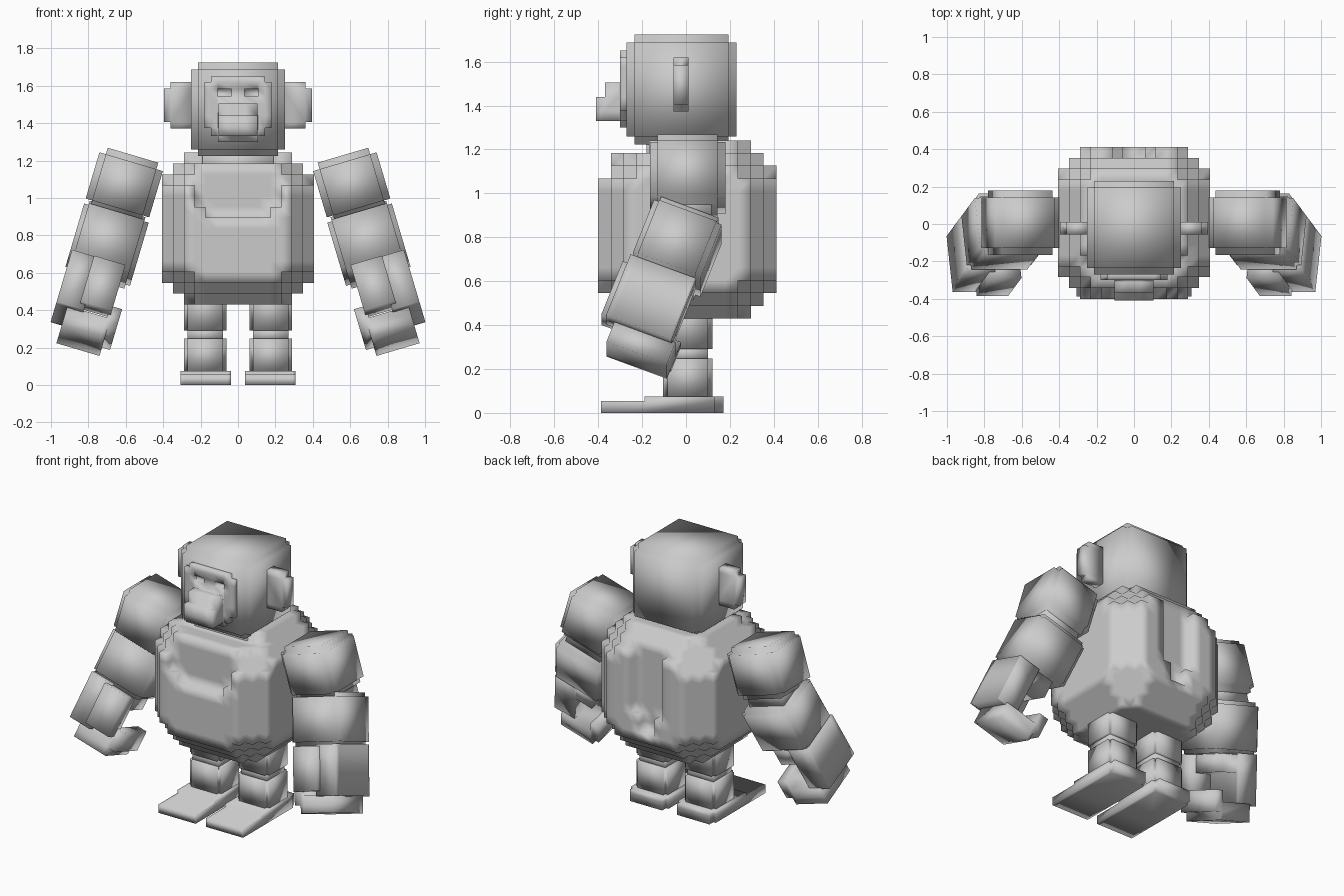
import bpy, bmesh, math
from mathutils import Matrix, Vector
from itertools import product

if "Cube" in bpy.data.objects:
    bpy.data.objects.remove(bpy.data.objects["Cube"])

grey = bpy.data.materials.new("plain_grey")
grey.diffuse_color = (0.6, 0.6, 0.6, 1)
grey.use_nodes = True
grey.node_tree.nodes["Principled BSDF"].inputs["Base Color"].default_value = grey.diffuse_color


def skin(name, axes, filled, matrix=Matrix(), mirror=False):
    """Outer skin of the filled cells of a rectangular grid, with flat areas merged."""
    n = [len(a) - 1 for a in axes]
    cells = set()
    for c in product(*map(range, n)):
        mid = [(axes[k][c[k]] + axes[k][c[k] + 1]) / 2 for k in range(3)]
        if filled(*mid):
            cells.add(c)
    bm = bmesh.new()
    verts = {}

    def vert(i):
        if i not in verts:
            verts[i] = bm.verts.new([axes[k][i[k]] for k in range(3)])
        return verts[i]

    for c in cells:
        for k, side in product(range(3), (0, 1)):
            near = list(c)
            near[k] += 2 * side - 1
            if tuple(near) in cells:
                continue
            u, v = (k + 1) % 3, (k + 2) % 3
            ring = []
            for du, dv in ((0, 0), (1, 0), (1, 1), (0, 1)):
                p = list(c)
                p[k] += side
                p[u] += du
                p[v] += dv
                ring.append(vert(tuple(p)))
            bm.faces.new(ring if side else ring[::-1])
    bmesh.ops.dissolve_limit(bm, angle_limit=0.02, verts=bm.verts[:], edges=bm.edges[:])
    bm.transform(matrix)
    for f in bm.faces:
        f.smooth = True
    me = bpy.data.meshes.new(name)
    bm.to_mesh(me)
    bm.free()
    me.materials.append(grey)
    ob = bpy.data.objects.new(name, me)
    bpy.context.collection.objects.link(ob)
    if mirror:
        ob.modifiers.new("other_side", 'MIRROR').use_clip = False
    return ob


def blocks(name, boxes, holes=(), **kw):
    """Union of boxes (x0, x1, y0, y1, z0, z1) minus holes."""
    every = list(boxes) + list(holes)
    axes = [sorted({round(b[2 * k + s], 4) for b in every for s in (0, 1)}) for k in range(3)]

    def inside(p, b):
        return all(b[2 * k] < p[k] < b[2 * k + 1] for k in range(3))

    def filled(*p):
        return any(inside(p, b) for b in boxes) and not any(inside(p, b) for b in holes)

    return skin(name, axes, filled, **kw)


def cushion(half, cut=0.036, at=(0, 0, 0)):
    """Three crossing boxes: a block with its edges stepped in."""
    out = []
    for k in range(3):
        h = [half[j] if j == k else half[j] - cut for j in range(3)]
        out.append(sum(((at[j] - h[j], at[j] + h[j]) for j in range(3)), ()))
    return out


def slab(half, cut=0.036, at=(0, 0, 0), axis=0):
    """Two crossing boxes: edges along one axis stepped in."""
    out = []
    for k in range(3):
        if k != axis:
            h = [half[j] - (cut if j not in (k, axis) else 0) for j in range(3)]
            out.append(sum(((at[j] - h[j], at[j] + h[j]) for j in range(3)), ()))
    return out


# Torso: stepped barrel with a sunken chest and a spine groove
V = 0.058
LO = (-7 * V, -0.4, 0.43)


def torso(x, y, z):
    d = []
    for p, lo in zip((x, y, z), LO):
        i = int((p - lo) / V)
        d.append(min(i, 13 - i))
    dx, dy, dz = d
    if min(dx + dy, dx + dz, dy + dz) < 2 or dx + dy + dz < 5:
        return False
    if y < -0.34 and ((abs(x) < 0.24 and z > 0.95) or (abs(x) < 0.18 and z > 0.9)):
        return False
    if z > 1.18 and y < -0.17:
        return False
    if y > 0.345 and ((abs(x) < 0.12 and z > 0.72) or (abs(x) < 0.06 and z > 0.6)):
        return False
    return True


skin("torso", [[lo + V * i for i in range(15)] for lo in LO], torso)
blocks("neck", [(-0.19, 0.19, -0.18, 0.16, 1.1, 1.26)])

# Head with face plate, sunken eyes and snout
blocks("head", cushion((0.25, 0.25, 0.25), at=(0, -0.02, 1.473)))
blocks("face", [(-0.145, 0.145, -0.30, -0.26, 1.33, 1.65),
                (-0.18, 0.18, -0.30, -0.26, 1.375, 1.62),
                (-0.108, 0.108, -0.30, -0.26, 1.30, 1.33),
                (-0.105, 0.105, -0.37, -0.30, 1.33, 1.505),
                (-0.105, 0.105, -0.41, -0.37, 1.33, 1.44)],
       holes=[(s - 0.037, s + 0.037, -0.31, -0.275, 1.545, 1.582) for s in (-0.073, 0.073)])
blocks("ear", [(0.24, 0.36, -0.057, 0.012, 1.372, 1.62),
               (0.36, 0.395, -0.057, 0.012, 1.405, 1.585)], mirror=True)

# Legs and feet
blocks("thigh", slab((0.114, 0.112, 0.11), 0.02, (0.175, 0.008, 0.40), 2), mirror=True)
blocks("knee", [(0.08, 0.27, -0.085, 0.1, 0.23, 0.31)], mirror=True)
blocks("shin", slab((0.114, 0.112, 0.087), 0.02, (0.175, 0.008, 0.16), 2), mirror=True)
blocks("foot", [(0.055, 0.29, -0.19, 0.17, 0, 0.075),
                (0.037, 0.308, -0.19, 0.13, 0, 0.075),
                (0.037, 0.308, -0.387, -0.19, 0, 0.055)], mirror=True)

# Arms: +x side is built, the mirror makes the other
splay = Matrix.Rotation(math.radians(-16.5), 4, 'Y')
bend = splay @ Matrix.Rotation(math.radians(-21), 4, 'X')
shoulder = Matrix.Translation((0.608, 0.007, 1.07)) @ splay
elbow = Matrix.Translation((0.70, -0.04, 0.75)) @ bend

blocks("upper_arm", cushion((0.177, 0.172, 0.165)), matrix=shoulder, mirror=True)
blocks("elbow", [(-0.13, 0.13, -0.13, 0.11, -0.22, -0.1)], matrix=shoulder, mirror=True)
blocks("forearm", cushion((0.18, 0.165, 0.16), 0.025), matrix=elbow, mirror=True)
blocks("hand", [(0.02, 0.172, -0.17, 0.15, -0.46, -0.15),
                (-0.10, 0.172, -0.14, 0.14, -0.27, -0.15)], matrix=elbow, mirror=True)
blocks("thumb", [(-0.125, 0.05, -0.205, -0.09, -0.43, -0.16)], matrix=elbow, mirror=True)
blocks("fingers", [(-0.13, 0.11, -0.13, 0.165, -0.56, -0.45),
                   (-0.175, -0.11, -0.13, 0.165, -0.51, -0.38)], matrix=elbow, mirror=True)
